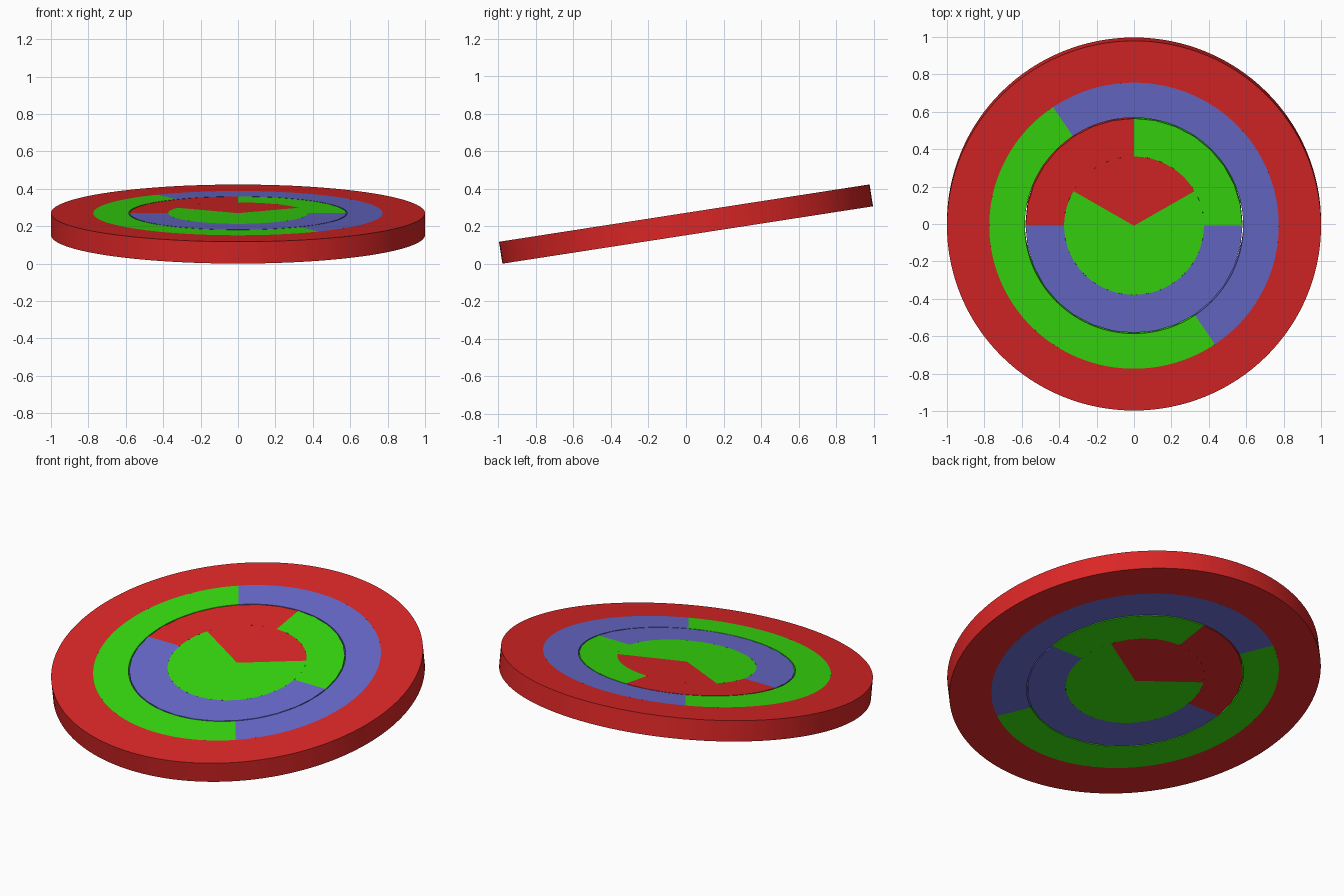
import bpy, bmesh, math
from mathutils import Matrix

if "Cube" in bpy.data.objects:
    bpy.data.objects.remove(bpy.data.objects["Cube"])

THICK = 0.118
TILT = math.radians(8.8)
HEIGHT = 2 * math.sin(TILT) + THICK * math.cos(TILT)
PLACE = Matrix.Translation((0, 0, HEIGHT / 2)) @ Matrix.Rotation(TILT, 4, 'X')


def srgb(*rgb):
    lin = [(c / 255 / 12.92) if c < 10 else ((c / 255 + 0.055) / 1.055) ** 2.4 for c in rgb]
    return (*lin, 1)


def material(name, *rgb):
    m = bpy.data.materials.new(name)
    m.diffuse_color = srgb(*rgb)
    m.use_nodes = True
    m.node_tree.nodes["Principled BSDF"].inputs["Base Color"].default_value = m.diffuse_color
    return m


red = material("red", 220, 38, 38)
green = material("green", 55, 220, 15)
blue = material("periwinkle blue", 105, 107, 205)


def sector(name, r_in, r_out, start, end, mat, full_segs):
    """Solid slice of a flat ring (r_in = 0 gives a pie slice)."""
    span = end - start
    closed = span >= 360
    n = max(1, round(full_segs * span / 360))
    bm = bmesh.new()
    cols = []
    for i in range(n if closed else n + 1):
        a = math.radians(start + span * i / n)
        c, s = math.cos(a), math.sin(a)
        cols.append([bm.verts.new((r * c, r * s, z)) for r, z in (
            (r_in, -THICK / 2), (r_out, -THICK / 2), (r_out, THICK / 2), (r_in, THICK / 2))])
    for i in range(n):
        p, q = cols[i], cols[(i + 1) % len(cols)]
        for k in range(4):
            j = (k + 1) % 4
            bm.faces.new((p[k], q[k], q[j], p[j]))
    if not closed:
        bm.faces.new(cols[0])
        bm.faces.new(cols[-1])
    bmesh.ops.remove_doubles(bm, verts=bm.verts, dist=1e-5)
    bmesh.ops.dissolve_degenerate(bm, edges=bm.edges, dist=1e-5)
    bmesh.ops.recalc_face_normals(bm, faces=bm.faces)
    me = bpy.data.meshes.new(name)
    bm.to_mesh(me)
    bm.free()
    me.materials.append(mat)
    ob = bpy.data.objects.new(name, me)
    bpy.context.collection.objects.link(ob)
    ob.matrix_world = PLACE
    bpy.context.view_layer.objects.active = ob
    ob.select_set(True)
    bpy.ops.object.shade_smooth_by_angle(angle=math.radians(30))
    ob.select_set(False)


# Outer rim
sector("outer_rim", 0.774, 1.0, 0, 360, red, 128)

# Middle ring, split in two halves
sector("middle_ring_green", 0.584, 0.774, 124, 304, green, 128)
sector("middle_ring_blue", 0.584, 0.774, 304, 484, blue, 128)

# Inner ring: two quarters and a half, coarser, with a thin gap around it
sector("inner_ring_green", 0.375, 0.58, 0, 90, green, 32)
sector("inner_ring_red", 0.375, 0.58, 90, 180, red, 32)
sector("inner_ring_blue", 0.375, 0.58, 180, 360, blue, 32)

# Hub: one third and two thirds
sector("hub_red", 0, 0.374, 30, 150, red, 96)
sector("hub_green", 0, 0.374, 150, 390, green, 96)
